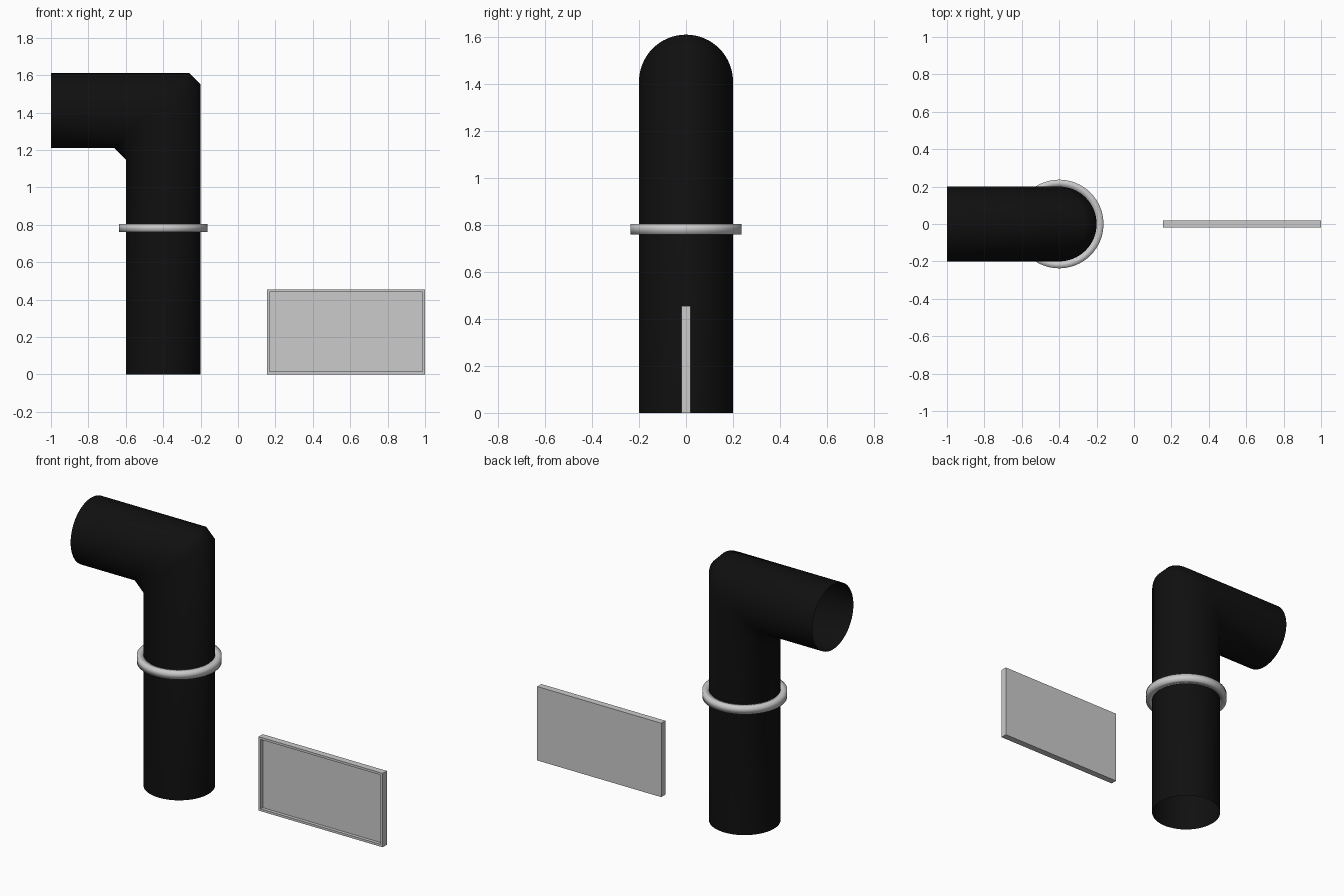
import bpy, bmesh
from math import cos, sin, tau

if "Cube" in bpy.data.objects:
    bpy.data.objects.remove(bpy.data.objects["Cube"])

SIDES = 64
R, AXIS_X = 0.2, -0.4


def finish(name, bm, smooth, fix_normals=True):
    if fix_normals:
        bmesh.ops.recalc_face_normals(bm, faces=bm.faces[:])
    for f in bm.faces:
        f.smooth = smooth
    me = bpy.data.meshes.new(name)
    bm.to_mesh(me)
    bm.free()
    ob = bpy.data.objects.new(name, me)
    bpy.context.collection.objects.link(ob)
    return ob


def loft(bm, rings, closed=False):
    loops = [[bm.verts.new(p) for p in ring] for ring in rings]
    pairs = list(zip(loops, loops[1:]))
    if closed:
        pairs.append((loops[-1], loops[0]))
    for a, b in pairs:
        for i in range(SIDES):
            j = (i + 1) % SIDES
            bm.faces.new((a[i], a[j], b[j], b[i]))


angles = [tau * i / SIDES for i in range(SIDES)]

# Elbow pipe: open tube with a 45 degree mitre and a short chamfer segment
def pipe_ring(x, z, tilt_x, tilt_z):
    return [(x + R * cos(a) * tilt_x, R * sin(a), z + R * cos(a) * tilt_z) for a in angles]

bm = bmesh.new()
loft(bm, [pipe_ring(AXIS_X, 0, 1, 0),
          pipe_ring(AXIS_X, 1.35, 1, 1),
          pipe_ring(AXIS_X - 0.06, 1.41, 1, 1),
          pipe_ring(-1.0, 1.41, 0, 1)])
pipe = finish("elbow_pipe", bm, True, fix_normals=False)
black = bpy.data.materials.new("black")
black.diffuse_color = (0.005, 0.005, 0.005, 1)
black.use_nodes = True
black.node_tree.nodes["Principled BSDF"].inputs["Base Color"].default_value = black.diffuse_color
pipe.data.materials.append(black)

# Collar: rectangular section swept around the pipe, softly shaded
bm = bmesh.new()
section = [(0.2, 0.76), (0.237, 0.76), (0.237, 0.805), (0.2, 0.805)]
loft(bm, [[(AXIS_X + r * cos(a), r * sin(a), z) for a in angles] for r, z in section], closed=True)
finish("pipe_collar", bm, True)

# Panel: thin slab with a recessed front
bm = bmesh.new()
bmesh.ops.create_cube(bm, size=1)
for v in bm.verts:
    v.co = (0.577 + v.co.x * 0.845, v.co.y * 0.04, 0.2275 + v.co.z * 0.455)
front = [f for f in bm.faces if f.normal.y < -0.9]
bmesh.ops.inset_region(bm, faces=front, thickness=0.02)
recess = bmesh.ops.extrude_face_region(bm, geom=front)
bmesh.ops.delete(bm, geom=front, context='FACES_ONLY')
bmesh.ops.translate(bm, vec=(0, 0.02, 0),
                    verts=[g for g in recess["geom"] if isinstance(g, bmesh.types.BMVert)])
finish("framed_panel", bm, False)
